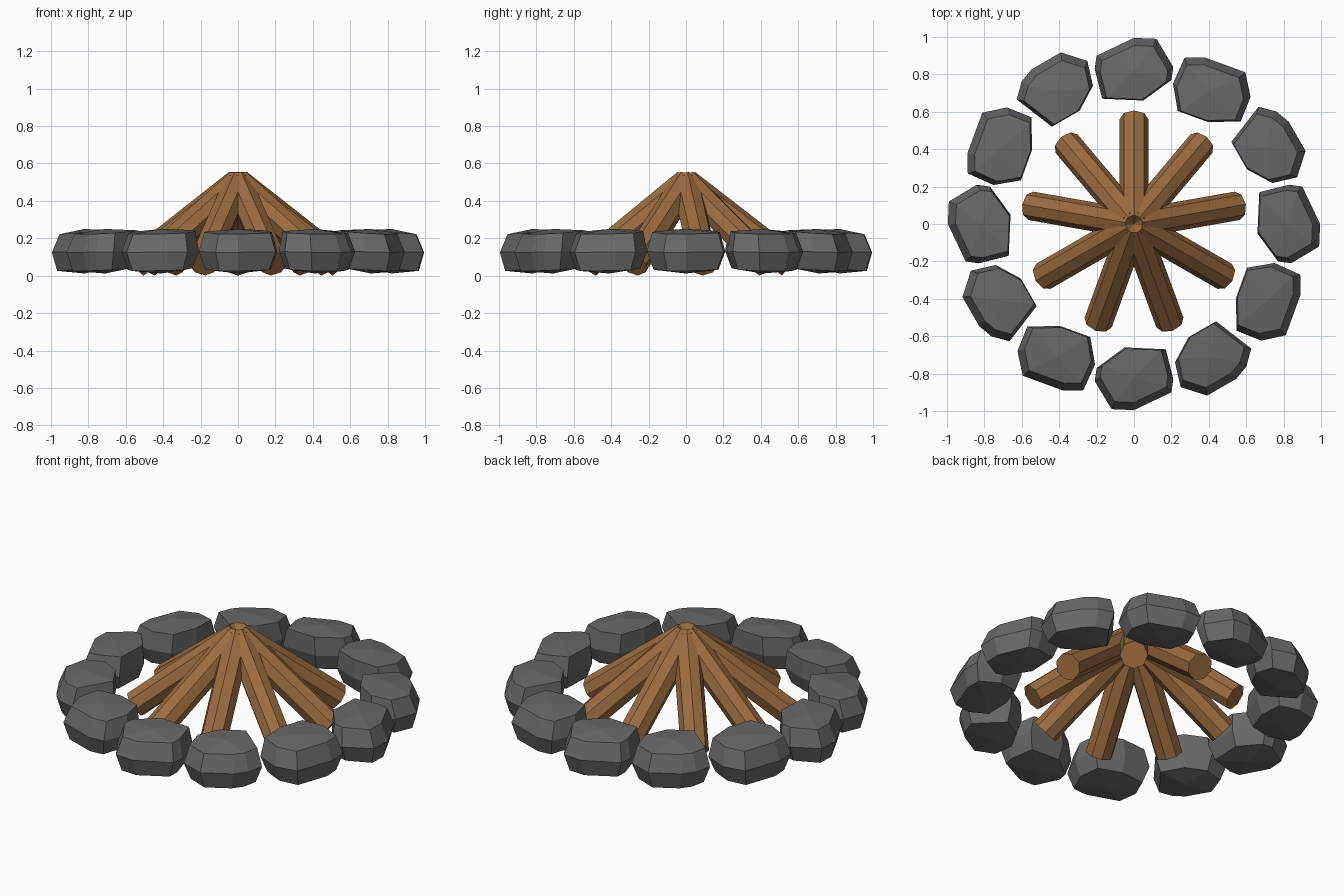
import bpy, bmesh
from math import radians
from mathutils import Vector, Matrix

if "Cube" in bpy.data.objects:
    bpy.data.objects.remove(bpy.data.objects["Cube"])


def material(name, color):
    m = bpy.data.materials.new(name)
    m.diffuse_color = (*color, 1)
    m.use_nodes = True
    m.node_tree.nodes["Principled BSDF"].inputs["Base Color"].default_value = m.diffuse_color
    return m


def add_object(name, bm, mat):
    bmesh.ops.recalc_face_normals(bm, faces=bm.faces)
    mesh = bpy.data.meshes.new(name)
    bm.to_mesh(mesh)
    bm.free()
    mesh.materials.append(mat)
    ob = bpy.data.objects.new(name, mesh)
    bpy.context.collection.objects.link(ob)
    return ob


wood = material("wood", (0.33, 0.15, 0.05))
stone = material("stone", (0.14, 0.14, 0.14))

# Logs: nine octagonal poles leaning in to one apex
apex, foot = Vector((0, 0, 0.495)), Vector((0, 0.56, 0.062))
axis = foot - apex
for i in range(9):
    bm = bmesh.new()
    bmesh.ops.create_cone(bm, cap_ends=True, segments=8, radius1=0.077,
                          radius2=0.077, depth=axis.length)
    # tilt about x so the cylinder lies along the axis
    tilt = Vector((0, 0, 1)).rotation_difference(axis).to_matrix().to_4x4()
    place = Matrix.Translation((apex + foot) / 2) @ tilt
    bmesh.ops.transform(bm, verts=bm.verts,
                        matrix=Matrix.Rotation(radians(40 * i), 4, 'Z') @ place)
    add_object(f"log_{i + 1}", bm, wood)

# Stone plans: (tangent, radius) outlines of the widest level
plans = [
    [(-.12, .99), (0, .995), (.20, .90), (.21, .83),
     (.17, .67), (-.05, .66), (-.20, .77), (-.21, .84)],
    [(-.12, .99), (.06, .99), (.14, .96), (.21, .89),
     (.12, .67), (-.05, .67), (-.18, .75), (-.22, .88)],
    [(-.11, 1.0), (.12, .96), (.21, .905), (.195, .755),
     (.10, .64), (-.07, .67), (-.22, .76), (-.20, .90)],
]


def build_stone(plan):
    bm = bmesh.new()

    def ring(scale, shift, z_in, z_out):
        verts = []
        for t, r in plan:
            f = (r - 0.66) / 0.34
            verts.append(bm.verts.new((t * scale, -(0.83 + (r - 0.83) * scale + shift),
                                       z_in + (z_out - z_in) * f)))
        return verts

    low = ring(0.83, 0.0, 0.045, 0.025)
    mid = ring(1.0, 0.0, 0.135, 0.125)
    top = ring(0.86, -0.018, 0.243, 0.222)
    for a, b in ((low, mid), (mid, top)):
        for k in range(8):
            n = (k + 1) % 8
            bm.faces.new((a[k], a[n], b[n], b[k]))
    # four facets meet at the middle of the top and the bottom
    for loop, z in ((top, 0.25), (low, 0.012)):
        c = bm.verts.new((0, -0.82, z))
        for k in range(0, 8, 2):
            bm.faces.new((loop[k], loop[k + 1], loop[(k + 2) % 8], c))
    return bm


# Stone ring: three shapes repeated every quarter turn
for i in range(12):
    bm = build_stone(plans[i % 3])
    bmesh.ops.rotate(bm, verts=bm.verts, cent=(0, 0, 0),
                     matrix=Matrix.Rotation(radians(30 * i), 3, 'Z'))
    add_object(f"stone_{i + 1}", bm, stone)
